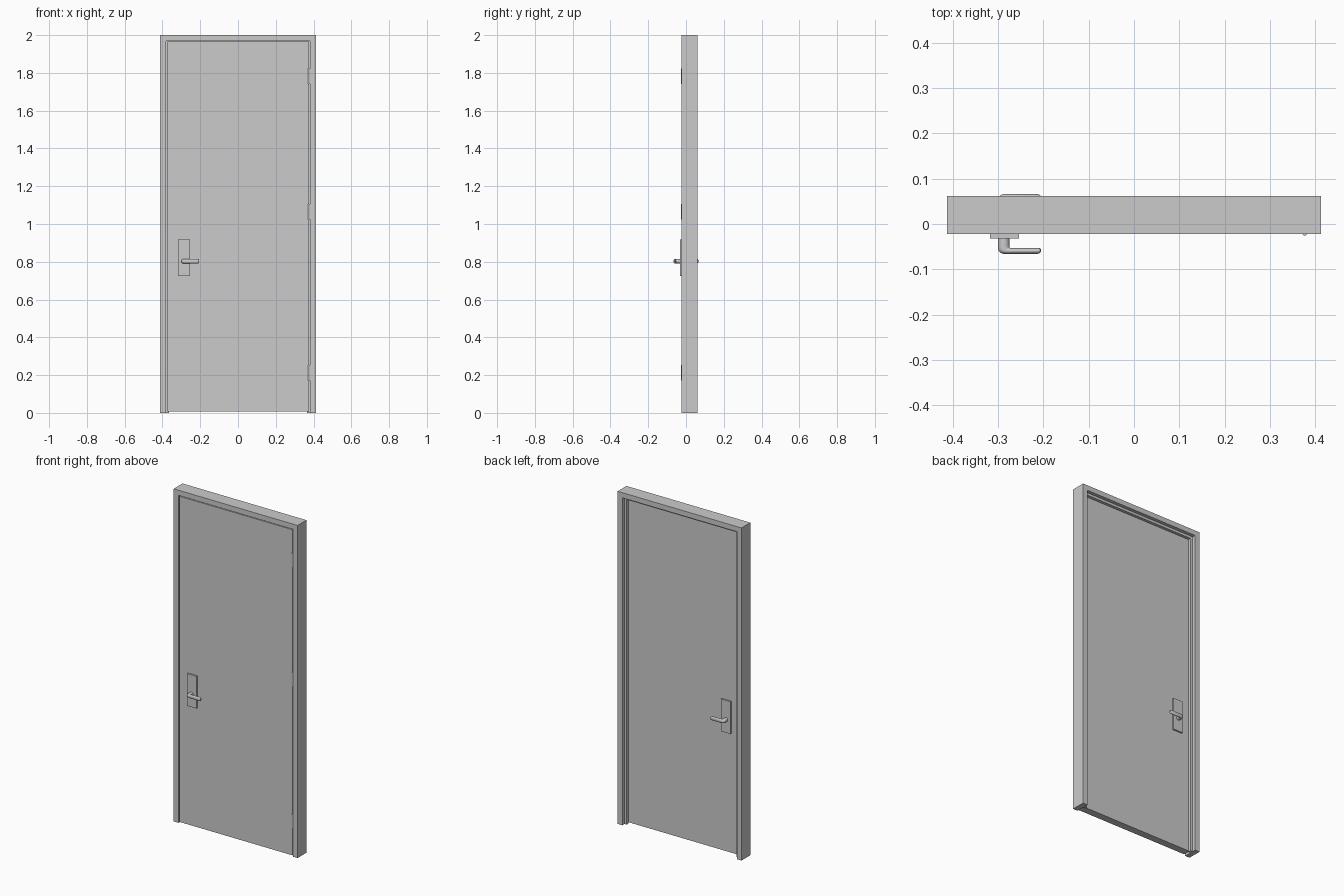
import bpy, bmesh, math

cube = bpy.data.objects.get("Cube")
if cube:
    bpy.data.objects.remove(cube, do_unlink=True)

GREY = (0.6, 0.6, 0.6, 1)
mat = bpy.data.materials.new("plain grey")
mat.use_nodes = True
mat.diffuse_color = GREY
mat.node_tree.nodes["Principled BSDF"].inputs["Base Color"].default_value = GREY

HALF_W, TOP = 0.412, 2.0
DOOR_Y = 0.022


def finish(name, bm, smooth=False):
    bmesh.ops.recalc_face_normals(bm, faces=bm.faces)
    mesh = bpy.data.meshes.new(name)
    bm.to_mesh(mesh)
    bm.free()
    mesh.materials.append(mat)
    obj = bpy.data.objects.new(name, mesh)
    bpy.context.collection.objects.link(obj)
    if smooth:
        bpy.ops.object.select_all(action='DESELECT')
        obj.select_set(True)
        bpy.context.view_layer.objects.active = obj
        bpy.ops.object.shade_smooth_by_angle(angle=math.radians(40))
    return obj


def skin(name, rings, smooth=False):
    """Join equal rings of points into a capped solid."""
    bm = bmesh.new()
    loops = [[bm.verts.new(p) for p in ring] for ring in rings]
    n = len(loops[0])
    for a, b in zip(loops, loops[1:]):
        for i in range(n):
            j = (i + 1) % n
            bm.faces.new((a[i], a[j], b[j], b[i]))
    bm.faces.new(loops[0])
    bm.faces.new(loops[-1])
    return finish(name, bm, smooth)


def box(name, x0, x1, y0, y1, z0, z1):
    return skin(name, [[(x0, y0, z), (x1, y0, z), (x1, y1, z), (x0, y1, z)]
                       for z in (z0, z1)])


# Door frame: double-rebated profile (inset, depth), mitred around three sides
profile = [(0, -0.0225), (0.031, -0.0225), (0.031, 0.0235), (0.046, 0.0235),
           (0.046, 0.041), (0.031, 0.041), (0.031, 0.0615), (0, 0.0615)]
skin("door_frame", [
    [(side * (HALF_W - u), y, TOP - u if upper else 0) for u, y in profile]
    for side, upper in ((-1, False), (-1, True), (1, True), (1, False))])

# Door leaf
box("door_leaf", -0.373, 0.3765, -DOOR_Y, DOOR_Y, 0.007, 1.965)

# Lever outline seen from above: (outer x, y, inner x, y, half height)
lever = [(-0.300, 0.022, -0.275, 0.022, 0.012),
         (-0.300, 0.053, -0.275, 0.049, 0.012),
         (-0.2985, 0.059, -0.2745, 0.0515, 0.012),
         (-0.2945, 0.064, -0.273, 0.0525, 0.012),
         (-0.287, 0.066, -0.270, 0.053, 0.012),
         (-0.213, 0.066, -0.211, 0.053, 0.012),
         (-0.208, 0.0645, -0.207, 0.0535, 0.0105),
         (-0.2055, 0.062, -0.2055, 0.055, 0.007)]
LEVER_Z, SIDES = 0.803, 20

# Backplate and lever on both faces of the leaf
for label, s in (("front", -1), ("back", 1)):
    y0, y1 = sorted((s * DOOR_Y, s * 0.0315))
    box(label + "_handle_plate", -0.318, -0.254, y0, y1, 0.724, 0.918)
    rings = []
    for ox, oy, ix, iy, h in lever:
        ring = []
        for k in range(SIDES):
            a = math.tau * k / SIDES
            t = (1 + math.cos(a)) / 2
            ring.append((ix + (ox - ix) * t, s * (iy + (oy - iy) * t),
                         LEVER_Z + h * math.sin(a)))
        rings.append(ring)
    skin(label + "_lever", rings, smooth=True)

# Hinge barrels along the left edge
for label, z in (("lower", 0.212), ("middle", 1.066), ("upper", 1.782)):
    skin(label + "_hinge", [
        [(0.3765 + 0.006 * math.cos(math.tau * k / 16),
          -0.0195 + 0.006 * math.sin(math.tau * k / 16), z + dz) for k in range(16)]
        for dz in (-0.041, 0.041)], smooth=True)
